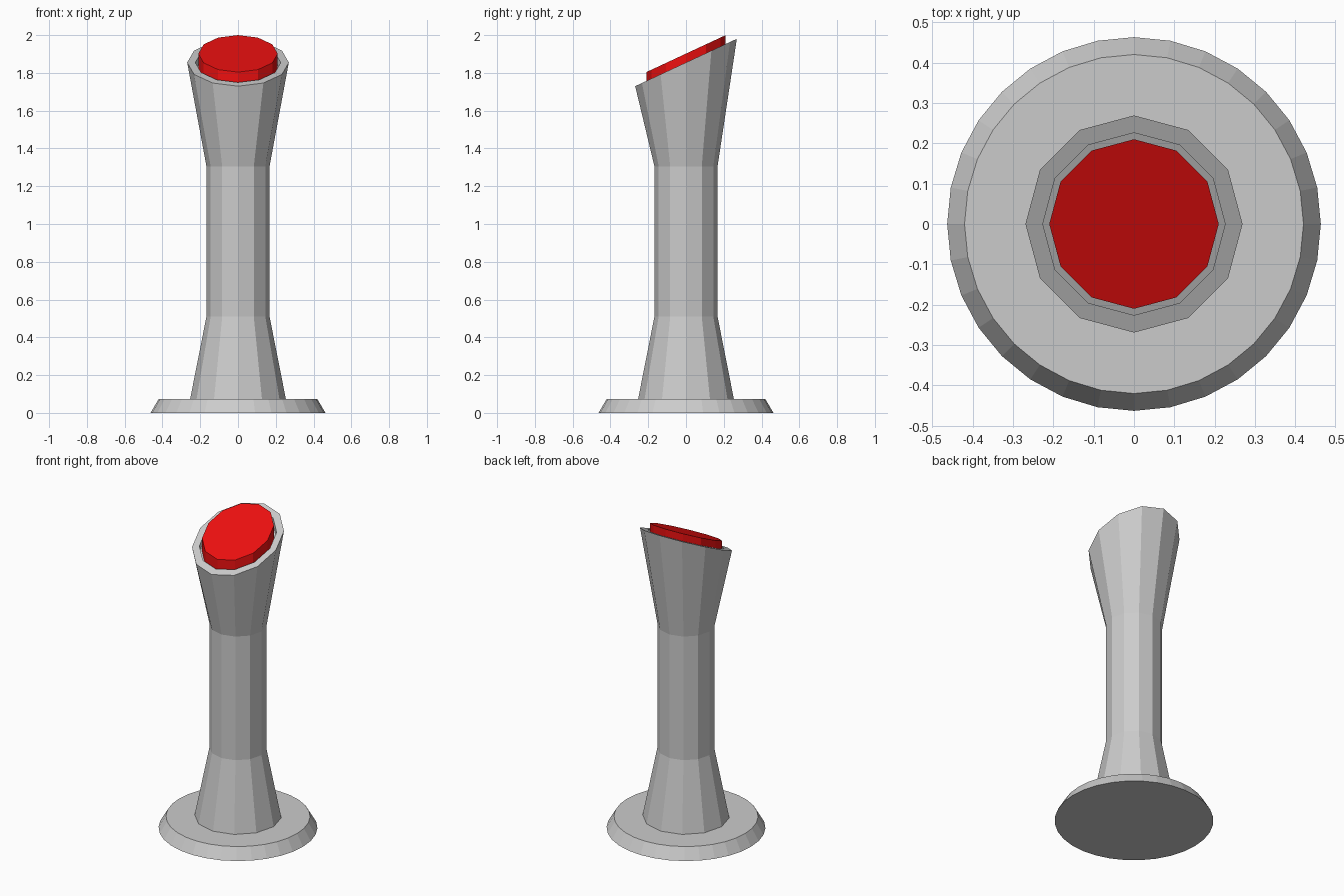
import bpy, bmesh
from math import cos, sin, tau

if "Cube" in bpy.data.objects:
    bpy.data.objects.remove(bpy.data.objects["Cube"])

SLOPE = 0.466  # tilt of the head, dz per dy


def lathe(name, rings, sides):
    """Closed faceted solid from (radius, height, slope) rings."""
    bm = bmesh.new()
    loops = []
    for r, z, slope in rings:
        loop = []
        for i in range(sides):
            a = tau * i / sides
            x, y = r * cos(a), r * sin(a)
            loop.append(bm.verts.new((x, y, z + slope * y)))
        loops.append(loop)
    for lo, hi in zip(loops, loops[1:]):
        for i in range(sides):
            j = (i + 1) % sides
            bm.faces.new((lo[i], lo[j], hi[j], hi[i]))
    bm.faces.new(loops[0][::-1])
    bm.faces.new(loops[-1])
    mesh = bpy.data.meshes.new(name)
    bm.to_mesh(mesh)
    bm.free()
    obj = bpy.data.objects.new(name, mesh)
    bpy.context.collection.objects.link(obj)
    return obj


# Round foot plate
lathe("base_plate", [(0.463, 0, 0), (0.42, 0.073, 0)], 32)

# Pillar with flared foot, slanted head and a shallow recess
lathe("pillar", [
    (0.268, 0, 0),
    (0.167, 0.51, 0),
    (0.167, 1.305, 0),
    (0.269, 1.855, SLOPE),
    (0.226, 1.855, SLOPE),
    (0.226, 1.815, SLOPE),
], 12)

# Red push button sitting in the recess
button = lathe("button", [(0.21, 1.81, SLOPE), (0.21, 1.902, SLOPE)], 12)
red = bpy.data.materials.new("red")
red.diffuse_color = (0.85, 0.005, 0.005, 1)
red.use_nodes = True
red.node_tree.nodes["Principled BSDF"].inputs["Base Color"].default_value = red.diffuse_color
button.data.materials.append(red)
